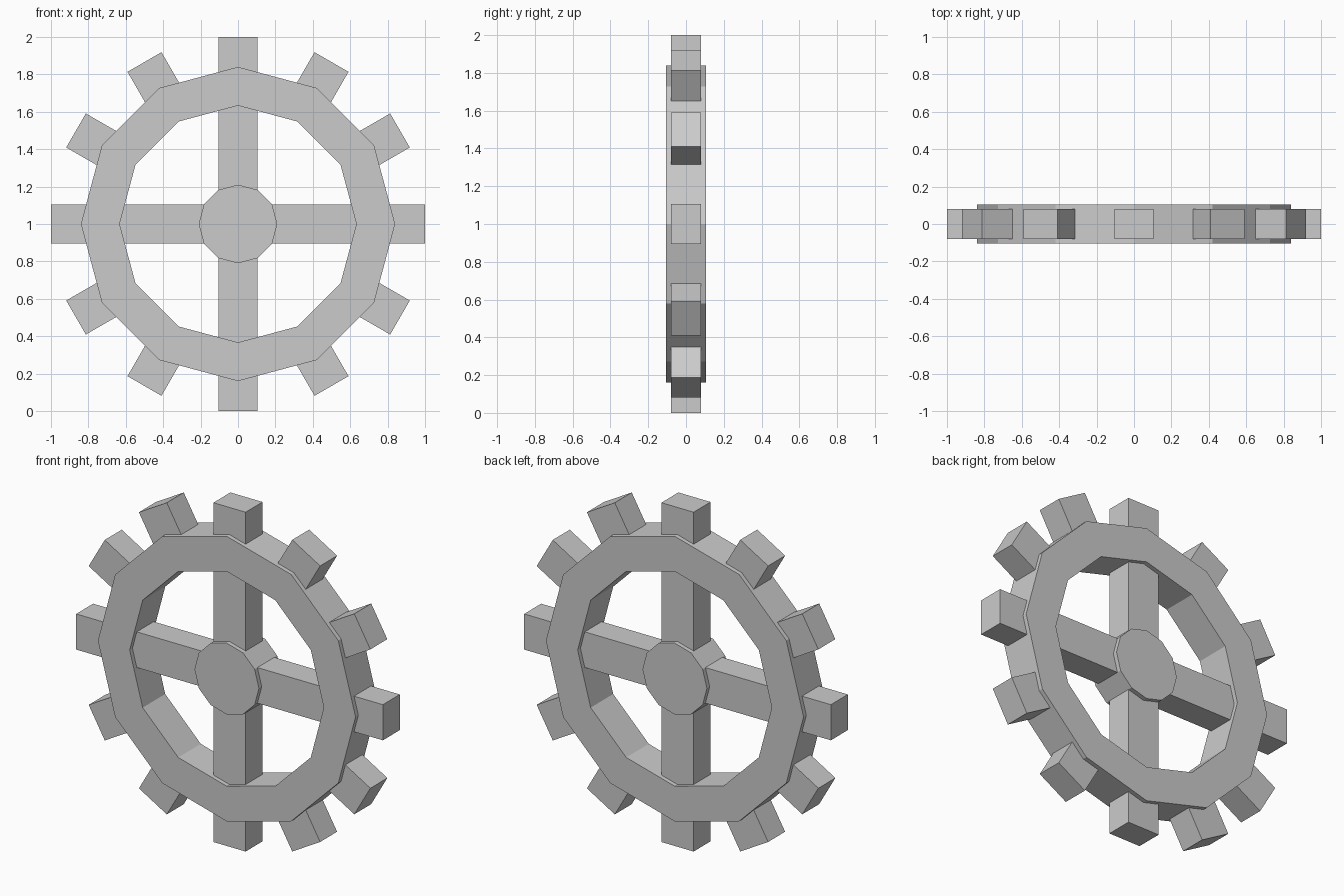
import bpy, bmesh
from math import radians, sin, cos, tau
from mathutils import Matrix

if "Cube" in bpy.data.objects:
    bpy.data.objects.remove(bpy.data.objects["Cube"])

SIDES = 12
CENTRE = Matrix.Translation((0, 0, 1))


def finish(name, bm):
    bmesh.ops.recalc_face_normals(bm, faces=bm.faces)
    mesh = bpy.data.meshes.new(name)
    bm.to_mesh(mesh)
    bm.free()
    obj = bpy.data.objects.new(name, mesh)
    bpy.context.collection.objects.link(obj)
    return obj


def box(name, length, mid, width, depth, angle):
    """Bar lying along a radius at the given angle, its middle at distance mid."""
    bm = bmesh.new()
    bmesh.ops.create_cube(bm, size=1)
    m = (CENTRE @ Matrix.Rotation(radians(angle), 4, 'Y')
         @ Matrix.Translation((mid, 0, 0))
         @ Matrix.Diagonal((length, depth, width, 1)))
    bm.transform(m)
    return finish(name, bm)


# Rim: square section swept round twelve sides
bm = bmesh.new()
section = [(0.84, -0.105), (0.84, 0.105), (0.633, 0.105), (0.633, -0.105)]
loops = []
for i in range(SIDES):
    a = tau * i / SIDES
    loops.append([bm.verts.new((r * cos(a), y, 1 + r * sin(a))) for r, y in section])
for i in range(SIDES):
    p, q = loops[i], loops[(i + 1) % SIDES]
    for j in range(4):
        k = (j + 1) % 4
        bm.faces.new((p[j], p[k], q[k], q[j]))
finish("rim", bm)

# Hub
bm = bmesh.new()
bmesh.ops.create_cone(bm, cap_ends=True, segments=SIDES, radius1=0.21, radius2=0.21, depth=0.21)
bm.transform(CENTRE @ Matrix.Rotation(radians(90), 4, 'X'))
finish("hub", bm)

# Crossed spokes, whose ends form four of the teeth
box("spoke_horizontal", 2.0, 0, 0.21, 0.158, 0)
box("spoke_vertical", 2.0, 0, 0.21, 0.158, 90)

# Remaining teeth
for angle in range(0, 360, 30):
    if angle % 90:
        box(f"tooth_{angle}", 0.27, 0.865, 0.21, 0.158, angle)
